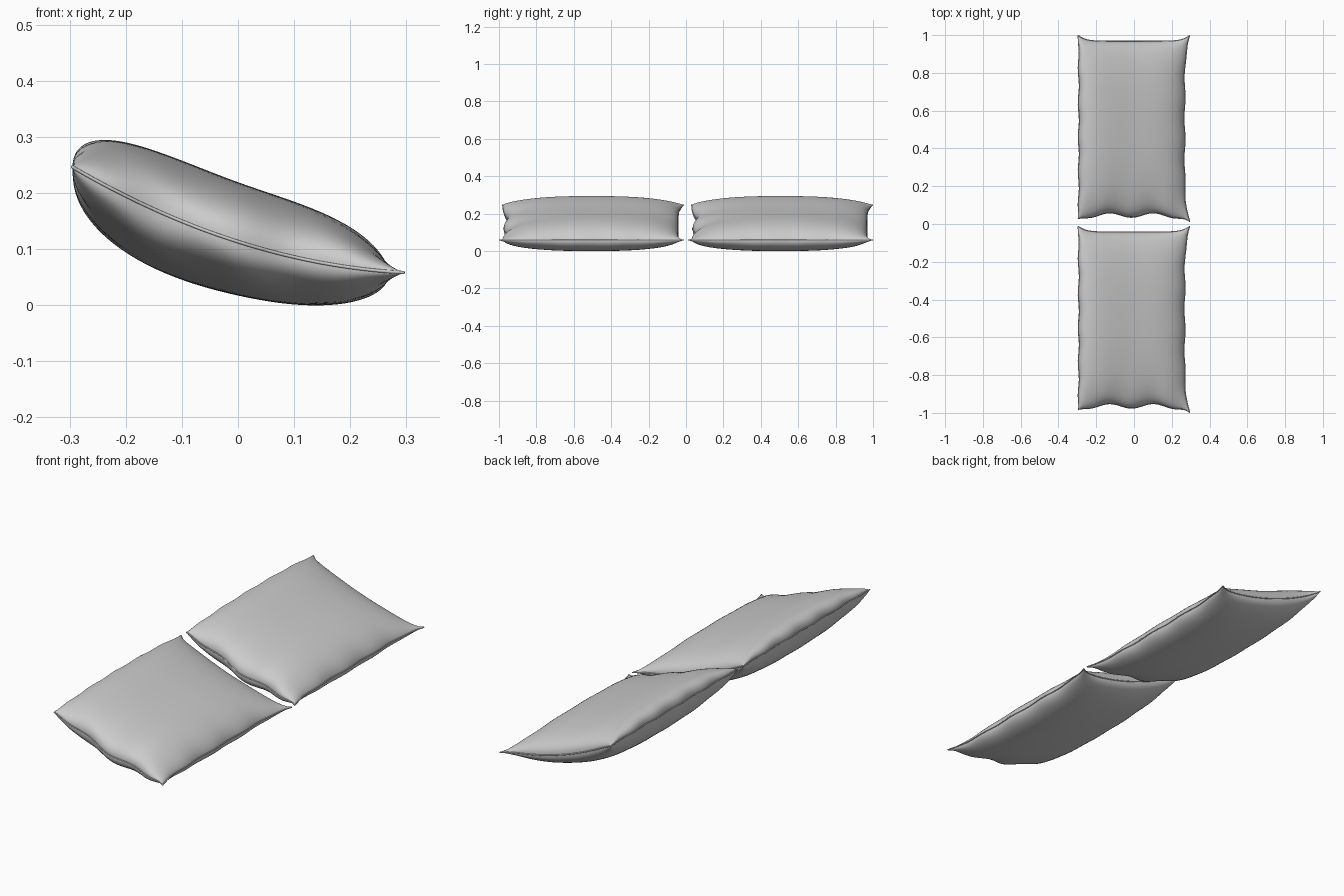
import bpy, bmesh, math

cube = bpy.data.objects.get("Cube")
if cube:
    bpy.data.objects.remove(cube)

fabric = bpy.data.materials.new("light_grey_fabric")
fabric.use_nodes = True
grey = (0.6, 0.6, 0.6, 1)
fabric.diffuse_color = grey
fabric.node_tree.nodes["Principled BSDF"].inputs["Base Color"].default_value = grey

HALF_X, HALF_Y = 0.295, 0.4925


def seam_height(u):
    """Sagging line of the seam from the high left edge to the low right one."""
    return 0.113 - 0.094 * u + 0.039 * u * u


def cushion_point(u, v, side):
    """Point of the cushion for u, v in -1..1; side is 1 top, -1 bottom, 0 seam."""
    # edges pulled in between the four ears
    if v > 0:
        pull_y = 0.03 * (1 - abs(u) ** 8)
    else:
        pull_y = (0.035 + 0.012 * math.sin(8 * u - 1.2)) * (1 - abs(u) ** 6)
        pull_y += 0.016 * max(0, -u) ** 6
    if u > 0:
        pull_x = (0.028 + 0.003 * math.sin(14 * v)) * (1 - abs(v) ** 6)
    else:
        pull_x = (0.003 + 0.003 * math.sin(17 * v)) * (1 - abs(v) ** 8)
    x = u * (HALF_X - pull_x * abs(u) ** 3)
    y = v * (HALF_Y - pull_y * abs(v) ** 3)

    # stuffing: blunt on the left, tapered on the right
    round_u = max(0, 1 - abs(u) ** 3)
    round_v = max(0, 1 - abs(v) ** 2.3) ** 0.4
    if side > 0:
        puff = 0.106 * (1 - 0.12 * u) * round_u ** (0.7 if u > 0 else 0.5)
    else:
        puff = 0.096 * (1 - 0.3 * u) * round_u ** (0.5 if u > 0 else 0.36)
    # gathers along the front edge
    gather = 1 + 0.07 * math.sin(11 * u + 1) * max(0, -v) ** 4
    return x, y, seam_height(u) + side * puff * round_v * gather


def ease(t):
    return math.sin(math.pi / 2 * max(-1, min(1, t)))


def make_body(name, centre_y):
    bm = bmesh.new()
    for side in (1, -1):
        panel = bmesh.ops.create_grid(bm, x_segments=48, y_segments=72, size=1)
        for vert in panel["verts"]:
            vert.co = cushion_point(ease(vert.co.x), ease(vert.co.y), side)
    bmesh.ops.remove_doubles(bm, verts=bm.verts, dist=0.00002)
    bmesh.ops.recalc_face_normals(bm, faces=bm.faces)
    mesh = bpy.data.meshes.new(name)
    bm.to_mesh(mesh)
    bm.free()
    mesh.materials.append(fabric)
    body = bpy.data.objects.new(name, mesh)
    body.location.y = centre_y
    bpy.context.collection.objects.link(body)
    bpy.ops.object.select_all(action="DESELECT")
    body.select_set(True)
    bpy.context.view_layer.objects.active = body
    bpy.ops.object.shade_smooth_by_angle(angle=math.radians(60))


def make_seam(name, centre_y):
    steps = [ease(-1 + i / 24) for i in range(48)]
    ring = [(t, -1) for t in steps] + [(1, t) for t in steps]
    ring += [(-t, 1) for t in steps] + [(-1, -t) for t in steps]
    curve = bpy.data.curves.new(name, "CURVE")
    curve.dimensions = "3D"
    curve.bevel_depth = 0.003
    curve.bevel_resolution = 2
    spline = curve.splines.new("POLY")
    spline.points.add(len(ring) - 1)
    for point, (u, v) in zip(spline.points, ring):
        point.co = (*cushion_point(u, v, 0), 1)
    spline.use_cyclic_u = True
    curve.materials.append(fabric)
    seam = bpy.data.objects.new(name, curve)
    seam.location.y = centre_y
    bpy.context.collection.objects.link(seam)


# two identical cushions, one behind the other
for label, centre_y in (("front", -0.505), ("back", 0.505)):
    make_body(label + "_cushion", centre_y)
    make_seam(label + "_cushion_seam", centre_y)
